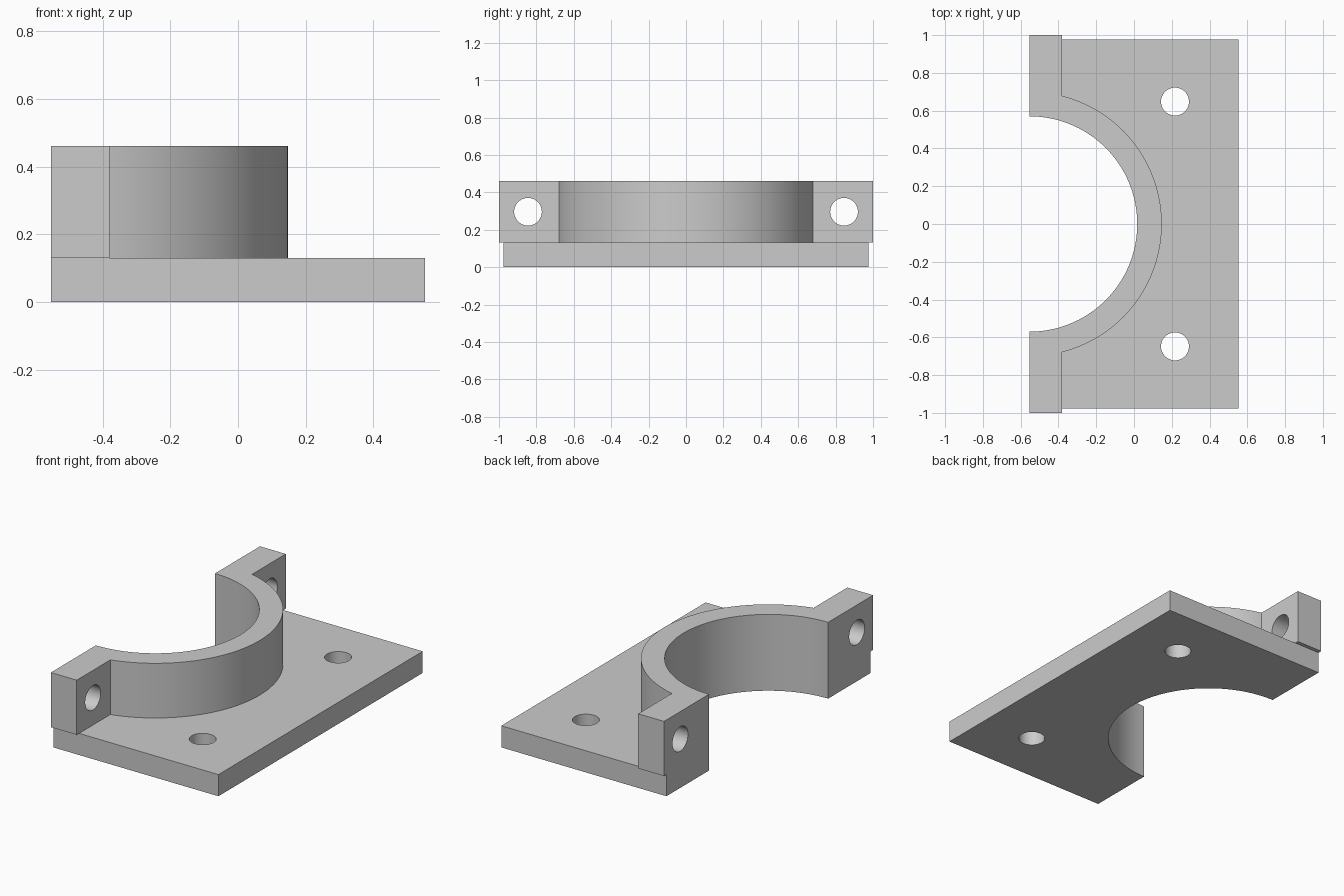
import bpy, bmesh, math
from mathutils import Matrix, Vector

cube = bpy.data.objects.get("Cube")
if cube:
    bpy.data.objects.remove(cube, do_unlink=True)

HALF_X = 0.553
PLATE_Y, PLATE_TOP, TOP = 0.977, 0.131, 0.462
LUG_X = -0.38
BORE_R, RING_R, HOLE_R = 0.57, 0.70, 0.074

grey = bpy.data.materials.new("plain grey")
grey.use_nodes = True
colour = (0.6, 0.6, 0.6, 1)
grey.diffuse_color = colour
grey.node_tree.nodes["Principled BSDF"].inputs["Base Color"].default_value = colour


def arc(radius, half_angle, steps=72):
    """Points on an arc about the bore axis, from front to back."""
    angles = [half_angle * (2 * i / steps - 1) for i in range(steps + 1)]
    return [(-HALF_X + radius * math.cos(a), radius * math.sin(a)) for a in angles]


def add_object(name, bm):
    bmesh.ops.recalc_face_normals(bm, faces=bm.faces)
    mesh = bpy.data.meshes.new(name)
    bm.to_mesh(mesh)
    bm.free()
    mesh.materials.append(grey)
    obj = bpy.data.objects.new(name, mesh)
    bpy.context.collection.objects.link(obj)
    return obj


def extrude_profile(name, points, z0, z1):
    bm = bmesh.new()
    face = bm.faces.new([bm.verts.new((x, y, z0)) for x, y in points])
    result = bmesh.ops.extrude_face_region(bm, geom=[face], use_keep_orig=True)
    top = [v for v in result["geom"] if isinstance(v, bmesh.types.BMVert)]
    bmesh.ops.translate(bm, verts=top, vec=(0, 0, z1 - z0))
    return add_object(name, bm)


def drill(obj, centre, axis):
    """Cut a round through hole along the given axis."""
    bm = bmesh.new()
    turn = Vector((0, 0, 1)).rotation_difference(Vector(axis)).to_matrix().to_4x4()
    bmesh.ops.create_cone(bm, cap_ends=True, segments=48, radius1=HOLE_R,
                          radius2=HOLE_R, depth=0.5,
                          matrix=Matrix.Translation(centre) @ turn)
    cutter = add_object("hole_cutter", bm)
    cutter.hide_render = True
    mod = obj.modifiers.new("hole", "BOOLEAN")
    mod.operation, mod.solver, mod.object = "DIFFERENCE", "EXACT", cutter
    bpy.context.view_layer.objects.active = obj
    bpy.ops.object.modifier_apply(modifier=mod.name)
    bpy.data.objects.remove(cutter, do_unlink=True)


bore = arc(BORE_R, math.pi / 2)

# Base plate with the half-round bore cut from its edge
plate = extrude_profile("base_plate", bore + [
    (-HALF_X, PLATE_Y), (HALF_X, PLATE_Y),
    (HALF_X, -PLATE_Y), (-HALF_X, -PLATE_Y)], 0, PLATE_TOP)

# Half ring with a square lug at each end
ring_end = math.acos((LUG_X + HALF_X) / RING_R)
clamp = extrude_profile("half_ring_clamp", bore + [(-HALF_X, 1), (LUG_X, 1)]
                        + arc(RING_R, ring_end)[::-1]
                        + [(LUG_X, -1), (-HALF_X, -1)], PLATE_TOP, TOP)

# Mounting holes in the plate, bolt holes in the lugs
for side in (-1, 1):
    drill(plate, (0.217, side * 0.648, PLATE_TOP / 2), (0, 0, 1))
    drill(clamp, ((LUG_X - HALF_X) / 2, side * 0.845, (PLATE_TOP + TOP) / 2), (1, 0, 0))

# Smooth curved walls, sharp edges
for obj in (plate, clamp):
    bpy.ops.object.select_all(action="DESELECT")
    obj.select_set(True)
    bpy.context.view_layer.objects.active = obj
    bpy.ops.object.shade_smooth_by_angle(angle=math.radians(30))
